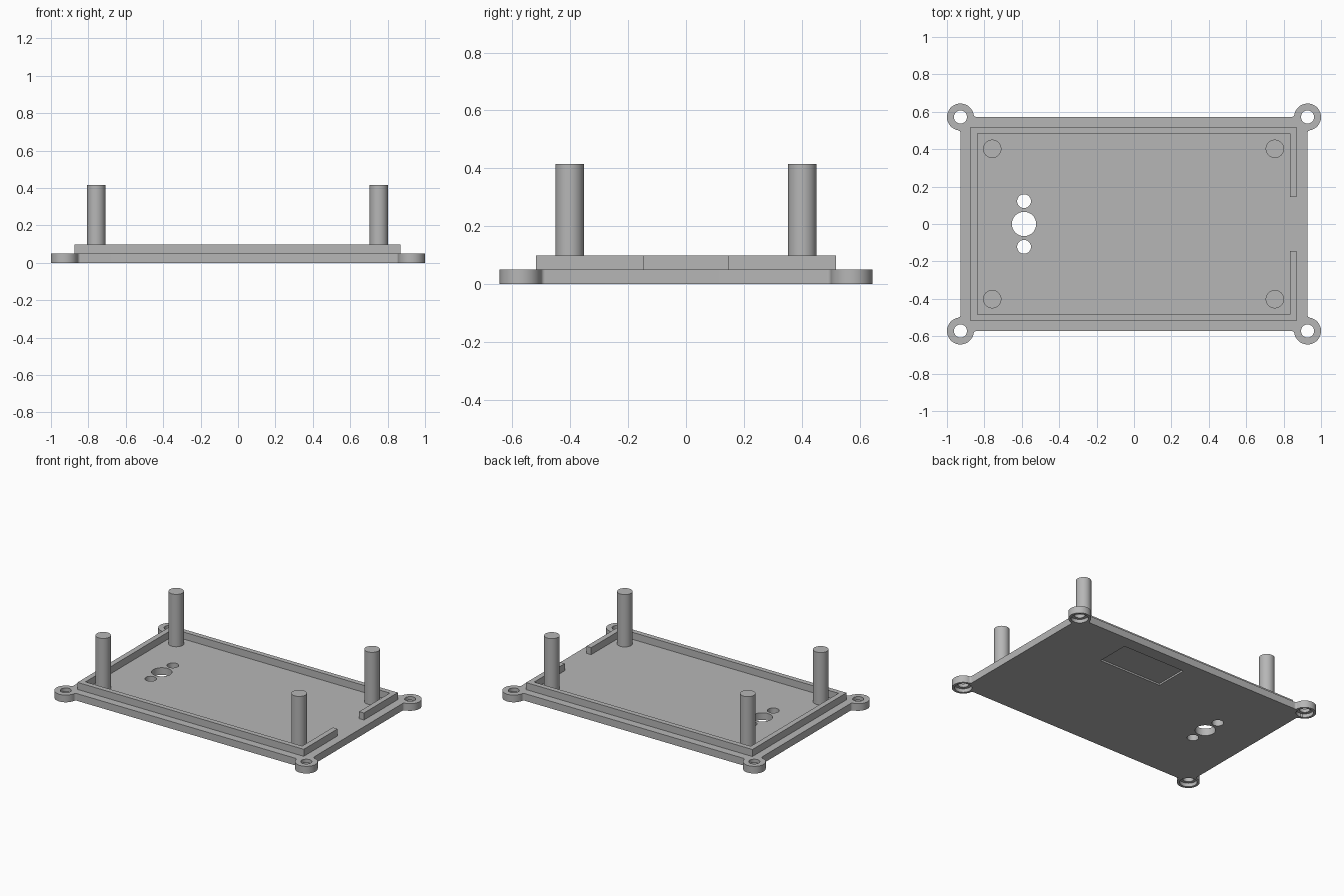
import bpy, bmesh
from math import pi, sin, cos, sqrt, atan2, radians

if "Cube" in bpy.data.objects:
    bpy.data.objects.remove(bpy.data.objects["Cube"], do_unlink=True)

grey = bpy.data.materials.new("plain grey")
grey.use_nodes = True
grey.diffuse_color = (0.47, 0.47, 0.47, 1)
grey.node_tree.nodes["Principled BSDF"].inputs["Base Color"].default_value = grey.diffuse_color

PLATE_X, PLATE_Y, PLATE_TOP = 0.928, 0.572, 0.05
LUG_R, FILLET_R = 0.072, 0.015
CORNERS = [(1, 1), (-1, 1), (-1, -1), (1, -1)]


def arc(cx, cy, r, a0, a1, n):
    """Points along a circular arc."""
    return [(cx + r * cos(a0 + (a1 - a0) * i / n),
             cy + r * sin(a0 + (a1 - a0) * i / n)) for i in range(n + 1)]


def circle(x, y, r, n=48):
    return arc(x, y, r, 0, 2 * pi, n)[:-1]


def box(x0, x1, y0, y1):
    return [(x0, y0), (x1, y0), (x1, y1), (x0, y1)]


def extrude(name, outline, z0, z1):
    """Solid prism from a flat outline."""
    bm = bmesh.new()
    base = bm.faces.new([bm.verts.new((x, y, z0)) for x, y in outline])
    top = bmesh.ops.extrude_face_region(bm, geom=[base])["geom"]
    verts = [g for g in top if isinstance(g, bmesh.types.BMVert)]
    bmesh.ops.translate(bm, verts=verts, vec=(0, 0, z1 - z0))
    bmesh.ops.recalc_face_normals(bm, faces=bm.faces)
    mesh = bpy.data.meshes.new(name)
    bm.to_mesh(mesh)
    bm.free()
    mesh.materials.append(grey)
    obj = bpy.data.objects.new(name, mesh)
    bpy.context.collection.objects.link(obj)
    return obj


def select(obj):
    bpy.ops.object.select_all(action="DESELECT")
    obj.select_set(True)
    bpy.context.view_layer.objects.active = obj


def cut(target, outline, z0, z1):
    """Remove a prism from the target."""
    cutter = extrude("cutter", outline, z0, z1)
    cutter.hide_render = True
    mod = target.modifiers.new("cut", "BOOLEAN")
    mod.operation, mod.solver, mod.object = "DIFFERENCE", "EXACT", cutter
    select(target)
    bpy.ops.object.modifier_apply(modifier=mod.name)
    bpy.data.objects.remove(cutter, do_unlink=True)


def smooth(obj):
    select(obj)
    bpy.ops.object.shade_smooth_by_angle(angle=radians(30))


# Base plate outline: one filleted corner lug, mirrored round the four corners
d = sqrt((LUG_R + FILLET_R) ** 2 - FILLET_R ** 2)
t = atan2(d, FILLET_R)
corner = (arc(PLATE_X + FILLET_R, PLATE_Y - d, FILLET_R, pi, pi - t, 8)
          + arc(PLATE_X, PLATE_Y, LUG_R, -t, pi / 2 + t, 40)[1:-1]
          + arc(PLATE_X - d, PLATE_Y + FILLET_R, FILLET_R, t - pi / 2, -pi / 2, 8))
outline = []
for sx, sy in CORNERS:
    pts = [(sx * x, sy * y) for x, y in corner]
    outline += pts if sx * sy > 0 else pts[::-1]
plate = extrude("base_plate", outline, 0, PLATE_TOP)

# Screw holes, counterbored from below
for sx, sy in CORNERS:
    x, y = sx * PLATE_X, sy * PLATE_Y
    cut(plate, circle(x, y, 0.035), -0.1, 0.2)
    cut(plate, circle(x, y, 0.055), -0.1, 0.025)

# Sensor opening with a small hole on each side
for y, r in [(0, 0.065), (0.122, 0.037), (-0.122, 0.037)]:
    cut(plate, circle(-0.588, y, r), -0.1, 0.2)

# Shallow label recess in the underside
cut(plate, box(0, 0.485, 0.25, 0.485), -0.1, 0.012)
smooth(plate)

# Raised rim with a gap on the left side
XO, XI, YO, YI, BACK, GAP = 0.87, 0.833, 0.518, 0.483, 0.875, 0.145
half = [(XI, GAP), (XO, GAP), (XO, YO), (-BACK, YO)]
inner = [(XI, YI), (-BACK + 0.037, YI)]
rim = half + [(x, -y) for x, y in half[::-1]]
rim += [(x, -y) for x, y in inner] + inner[::-1]
extrude("rim", rim, PLATE_TOP - 0.005, 0.099)

# Four standing posts
for sx, sy in CORNERS:
    name = ("left" if sx > 0 else "right") + ("_back" if sy > 0 else "_front") + "_post"
    x = 0.753 if sx > 0 else -0.758
    smooth(extrude(name, circle(x, sy * 0.402, 0.049), PLATE_TOP - 0.005, 0.415))
